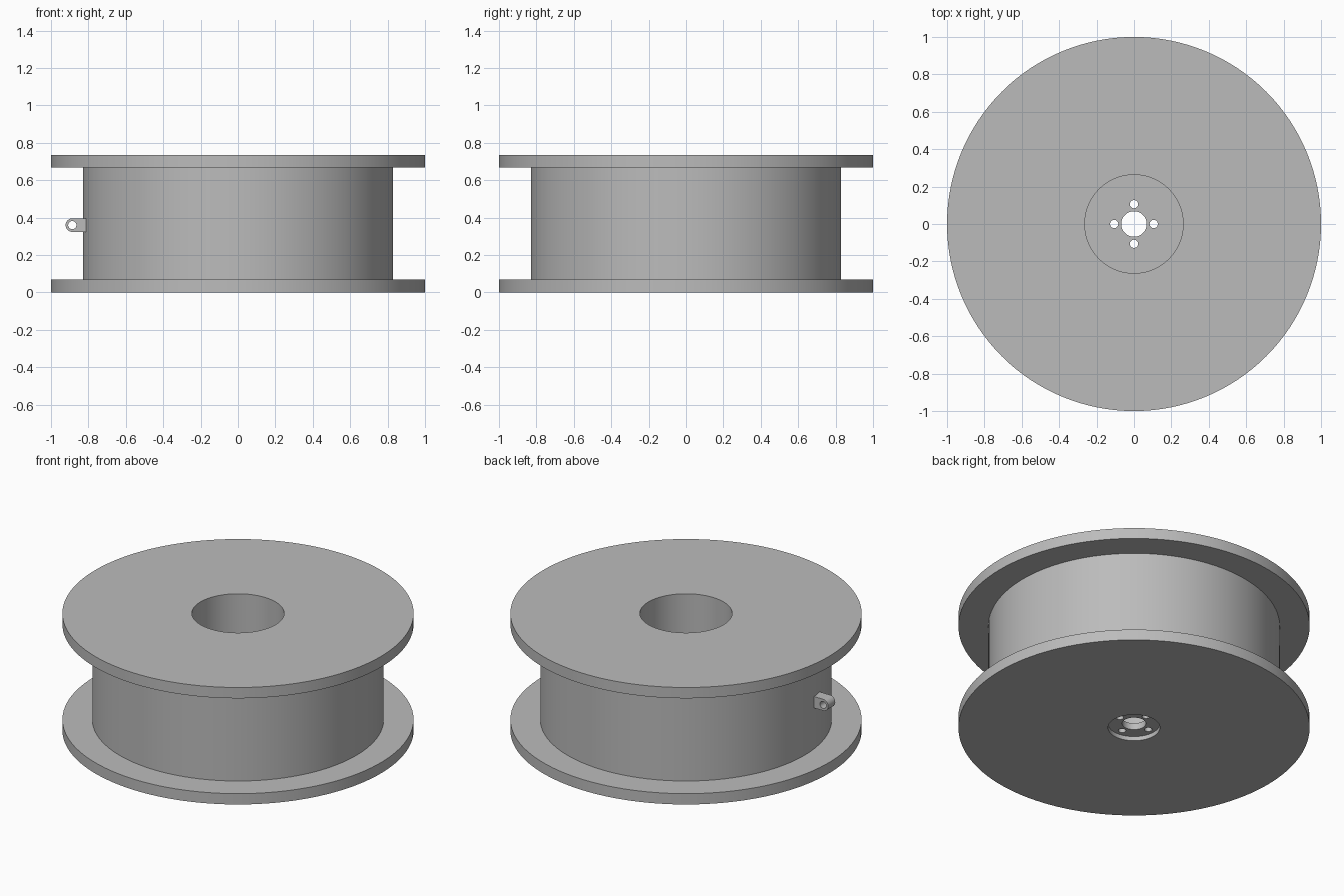
import bpy, bmesh, math
from mathutils import Matrix

if "Cube" in bpy.data.objects:
    bpy.data.objects.remove(bpy.data.objects["Cube"])

grey = bpy.data.materials.new("plain grey")
grey.use_nodes = True
grey.diffuse_color = (0.5, 0.5, 0.5, 1)
grey.node_tree.nodes["Principled BSDF"].inputs["Base Color"].default_value = (0.5, 0.5, 0.5, 1)


def make_object(name, bm):
    bmesh.ops.recalc_face_normals(bm, faces=bm.faces)
    mesh = bpy.data.meshes.new(name)
    bm.to_mesh(mesh)
    bm.free()
    mesh.materials.append(grey)
    obj = bpy.data.objects.new(name, mesh)
    bpy.context.collection.objects.link(obj)
    return obj


def lathe(name, profile, steps=128):
    """Spin a closed (radius, height) profile around z."""
    bm = bmesh.new()
    verts = [bm.verts.new((r, 0, z)) for r, z in profile]
    edges = [bm.edges.new((a, b)) for a, b in zip(verts, verts[1:] + verts[:1])]
    bmesh.ops.spin(bm, geom=verts + edges, cent=(0, 0, 0), axis=(0, 0, 1),
                   angle=math.tau, steps=steps, use_merge=True)
    bmesh.ops.remove_doubles(bm, verts=bm.verts, dist=1e-5)
    return make_object(name, bm)


def cylinder(name, radius, depth, matrix):
    bm = bmesh.new()
    bmesh.ops.create_cone(bm, cap_ends=True, segments=32, radius1=radius,
                          radius2=radius, depth=depth, matrix=matrix)
    return make_object(name, bm)


def cut(target, cutter):
    mod = target.modifiers.new("cut", "BOOLEAN")
    mod.operation, mod.solver, mod.object = "DIFFERENCE", "EXACT", cutter
    bpy.context.view_layer.objects.active = target
    bpy.ops.object.modifier_apply(modifier=mod.name)
    bpy.data.objects.remove(cutter)


def smooth(obj):
    bpy.ops.object.select_all(action="DESELECT")
    obj.select_set(True)
    bpy.context.view_layer.objects.active = obj
    bpy.ops.object.shade_smooth_by_angle(angle=math.radians(30))


# Spool: two flanges, drum, deep bore from above, shallow recess below
HEIGHT, RIM, FLANGE, DRUM, BORE = 0.735, 1.0, 0.068, 0.83, 0.263
RECESS, RECESS_DEPTH, SHAFT = 0.148, 0.027, 0.068
spool = lathe("spool", [
    (SHAFT, RECESS_DEPTH), (RECESS, RECESS_DEPTH), (RECESS, 0), (RIM, 0),
    (RIM, FLANGE), (DRUM, FLANGE), (DRUM, HEIGHT - FLANGE),
    (RIM, HEIGHT - FLANGE), (RIM, HEIGHT), (BORE, HEIGHT),
    (BORE, FLANGE), (SHAFT, FLANGE)])

# Four bolt holes around the shaft hole
for i in range(4):
    turn = Matrix.Rotation(i * math.pi / 2, 4, "Z")
    cut(spool, cylinder("bolt_cutter", 0.022, 0.3, turn @ Matrix.Translation((0.106, 0, 0.05))))
smooth(spool)

# Tie lug on the drum: rounded tab with a hole along y
LUG_X, LUG_Y, LUG_Z, LUG_R, LUG_W = -0.886, -0.13, 0.36, 0.036, 0.07
bm = bmesh.new()
outline = [(-0.8, LUG_Z + LUG_R)]
for i in range(17):
    a = math.pi / 2 + math.pi * i / 16
    outline.append((LUG_X + LUG_R * math.cos(a), LUG_Z + LUG_R * math.sin(a)))
outline.append((-0.8, LUG_Z - LUG_R))
face = bm.faces.new([bm.verts.new((x, LUG_Y - LUG_W / 2, z)) for x, z in outline])
side = bmesh.ops.extrude_face_region(bm, geom=[face])["geom"]
bmesh.ops.translate(bm, vec=(0, LUG_W, 0),
                    verts=[v for v in side if isinstance(v, bmesh.types.BMVert)])
lug = make_object("tie_lug", bm)
cut(lug, cylinder("lug_cutter", 0.022, 0.3, Matrix.Translation((LUG_X, LUG_Y, LUG_Z))
                  @ Matrix.Rotation(math.pi / 2, 4, "X")))
smooth(lug)
